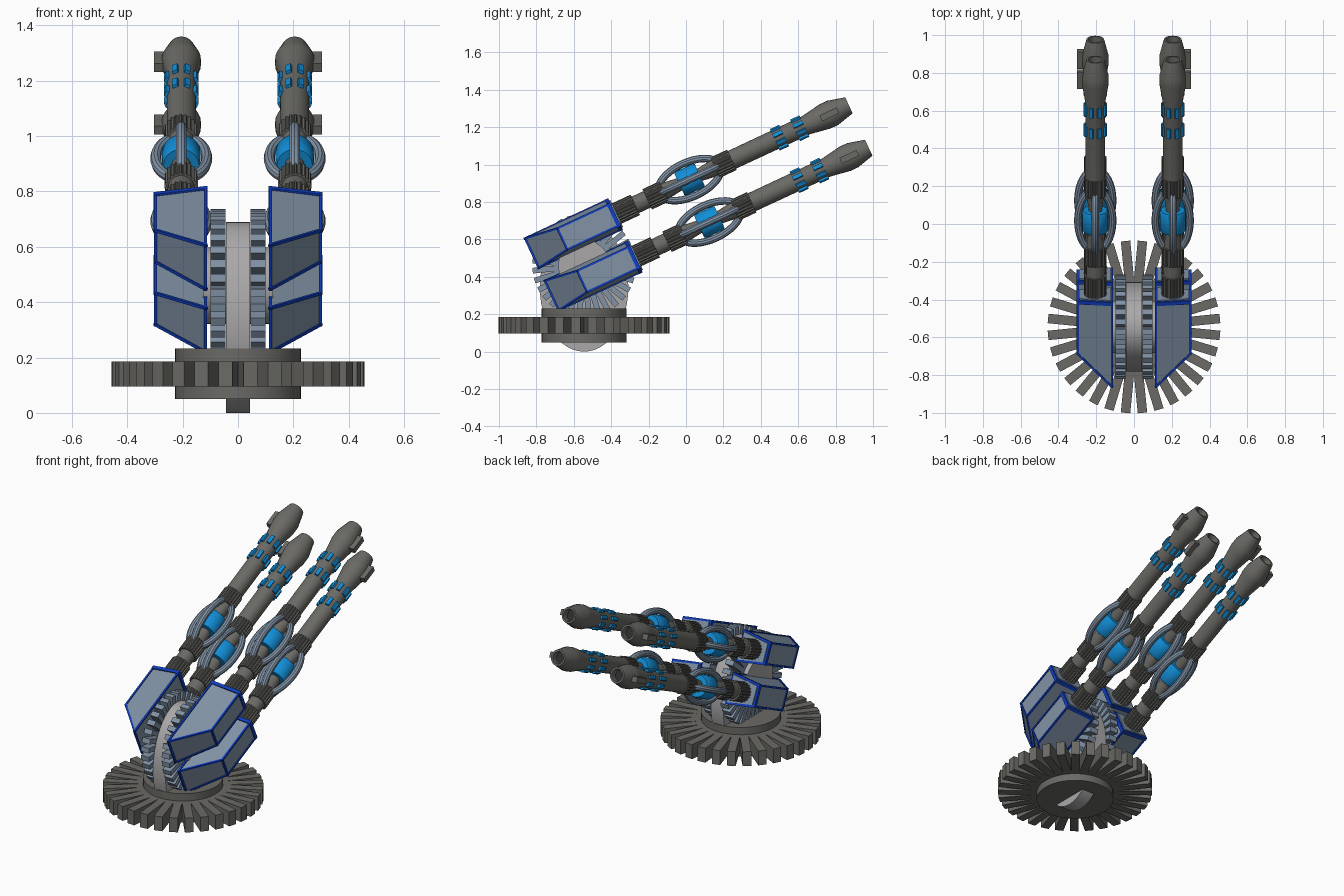
import bpy, bmesh, math
from mathutils import Matrix, Vector

if "Cube" in bpy.data.objects:
    bpy.data.objects.remove(bpy.data.objects["Cube"])

def mat(name, c):
    m = bpy.data.materials.new(name)
    m.diffuse_color = (*c, 1)
    m.use_nodes = True
    m.node_tree.nodes["Principled BSDF"].inputs["Base Color"].default_value = m.diffuse_color
    return m

GREY = mat("gunmetal", (0.145, 0.143, 0.13))
SLATE = mat("slate blue", (0.22, 0.29, 0.38))
TRIM = mat("deep blue trim", (0.005, 0.05, 0.55))
CYAN = mat("bright blue", (0.006, 0.27, 0.68))
LIGHT = mat("light grey", (0.40, 0.39, 0.39))
DARK = mat("bore dark", (0.03, 0.03, 0.03))


def finish(bm, name, material, matrix=Matrix(), smooth=True):
    """Place a bmesh in the world and turn it into an object."""
    bm.transform(matrix)
    bmesh.ops.recalc_face_normals(bm, faces=bm.faces)
    me = bpy.data.meshes.new(name)
    for f in bm.faces:
        f.smooth = smooth
    bm.to_mesh(me)
    bm.free()
    if smooth:
        me.set_sharp_from_angle(angle=math.radians(32))
    me.materials.append(material)
    ob = bpy.data.objects.new(name, me)
    bpy.context.collection.objects.link(ob)
    return ob


def lathe(bm, profile, n=24, rib=1.0):
    """Revolve (u, radius) points about local y; rib < 1 sinks alternate pairs."""
    rings = []
    for u, r in profile:
        ring = []
        for i in range(n):
            a = 2 * math.pi * i / n
            k = r * (rib if (i // 2) % 2 else 1)
            ring.append(bm.verts.new((k * math.sin(a), u, k * math.cos(a))))
        rings.append(ring)
    for a, b in zip(rings, rings[1:]):
        for i in range(n):
            j = (i + 1) % n
            bm.faces.new((a[i], a[j], b[j], b[i]))
    bm.faces.new(rings[0])
    bm.faces.new(rings[-1])


def box(bm, center, size, rot=Matrix()):
    m = rot @ Matrix.Translation(center) @ Matrix.Diagonal((*size, 1))
    bmesh.ops.create_cube(bm, size=1, matrix=m)


def beam(bm, p, q, w):
    """Square rod from p to q."""
    p, q = Vector(p), Vector(q)
    d = q - p
    m = Matrix.Translation((p + q) / 2) @ d.to_track_quat('Z', 'Y').to_matrix().to_4x4()
    bmesh.ops.create_cube(bm, size=1, matrix=m @ Matrix.Diagonal((w, w, d.length + w, 1)))


def loop(bm, a, b, r, plane, n=40, k=10):
    """Elliptical tube, long axis along y, short axis x or z."""
    rings = []
    for i in range(n):
        t = 2 * math.pi * i / n
        nrm = Vector((math.cos(t) / a, math.sin(t) / b)).normalized()
        ring = []
        for j in range(k):
            s = 2 * math.pi * j / k
            y = a * math.cos(t) + nrm.x * r * math.cos(s)
            w = b * math.sin(t) + nrm.y * r * math.cos(s)
            o = r * math.sin(s)
            ring.append(bm.verts.new((w, y, o) if plane == 'x' else (o, y, w)))
        rings.append(ring)
    for i in range(n):
        p, q = rings[i], rings[(i + 1) % n]
        for j in range(k):
            bm.faces.new((p[j], p[(j + 1) % k], q[(j + 1) % k], q[j]))


def gear(name, s, matrix, tooth_mat, hub_mat):
    """Toothed wheel about local z: round hub with 32 separate block teeth."""
    bm = bmesh.new()
    for i in range(32):
        rot = Matrix.Rotation(2 * math.pi * (i + 0.5) / 32, 4, 'Z')
        box(bm, (0.33 * s, 0, 0), (0.254 * s, 0.05 * s, 0.09 * s), rot)
    finish(bm, name + "_teeth", tooth_mat, matrix, False)
    bm = bmesh.new()
    bmesh.ops.create_cone(bm, cap_ends=True, segments=40, radius1=0.228 * s,
                          radius2=0.228 * s, depth=0.182 * s)
    finish(bm, name + "_hub", hub_mat, matrix)


# Base and elevation wheels
PY = -0.545
gear("base_wheel", 1.0, Matrix.Translation((0, PY, 0.141)), GREY, GREY)
for sx, tag in ((-1, "left"), (1, "right")):
    m = Matrix.Translation((sx * 0.072, PY, 0.46)) @ Matrix.Rotation(math.pi / 2, 4, 'Y')
    gear(tag + "_elevation_wheel", 0.605, m, SLATE, LIGHT)

# Upright oval plate between the elevation wheels
bm = bmesh.new()
bmesh.ops.create_cone(bm, cap_ends=True, segments=48, radius1=1, radius2=1, depth=0.086)
finish(bm, "upright_plate", LIGHT, Matrix.Translation((0, PY, 0.345))
       @ Matrix.Diagonal((1, 0.237, 0.345, 1)) @ Matrix.Rotation(math.pi / 2, 4, 'Y'))


def housing_points(front, rear_in, rear_out, g=0.0):
    """Eight corners of the wedge-ended housing, grown by g."""
    pts = {}
    for z in (-1, 1):
        pts['fi', z] = (-0.088 - g, front, z * (0.087 + g))
        pts['fo', z] = (0.093 + g, front, z * (0.062 + g))
        pts['ro', z] = (0.093 + g, rear_out, z * (0.062 + g))
        pts['ri', z] = (-0.088 - g, rear_in, z * (0.087 + g))
    return pts


def housing(pts):
    bm = bmesh.new()
    v = {k: bm.verts.new(p) for k, p in pts.items()}
    order = ('fi', 'fo', 'ro', 'ri')
    for z in (-1, 1):
        bm.faces.new([v[k, z] for k in order])
    for a, b in zip(order, order[1:] + order[:1]):
        bm.faces.new((v[a, -1], v[b, -1], v[b, 1], v[a, 1]))
    return bm


def cannon(tag, sx, cy, cz):
    """One gun; local y runs along the barrel, origin at the power cell."""
    M = (Matrix.Translation((sx * 0.205, cy, cz)) @ Matrix.Rotation(math.radians(25), 4, 'X')
         @ Matrix.Diagonal((sx, 1, 1, 1)))
    # Housing with blue edge trim and front rim
    pts = housing_points(-0.445, -0.93, -0.75)
    finish(housing(pts), tag + "_housing", SLATE, M, False)
    finish(housing(housing_points(-0.437, -0.458, -0.458, 0.007)), tag + "_front_rim", TRIM, M, False)
    finish(housing(housing_points(-0.43, -0.44, -0.44, -0.006)), tag + "_front_plate", SLATE, M, False)
    bm = bmesh.new()
    for z in (-1, 1):
        for a, b in (('fi', 'ri'), ('fo', 'ro'), ('ro', 'ri')):
            beam(bm, pts[a, z], pts[b, z], 0.011)
    for a in ('ro', 'ri'):
        beam(bm, pts[a, -1], pts[a, 1], 0.011)
    finish(bm, tag + "_housing_trim", TRIM, M, False)
    # Barrel with flared, hollow muzzle
    bm = bmesh.new()
    lathe(bm, [(-0.44, 0.048), (-0.16, 0.048), (-0.06, 0.035), (0.06, 0.035), (0.16, 0.048),
               (0.25, 0.052), (0.69, 0.053), (0.80, 0.071), (0.845, 0.071),
               (0.94, 0.047), (0.94, 0.036), (0.90, 0.034)])
    finish(bm, tag + "_barrel", GREY, M)
    bm = bmesh.new()
    lathe(bm, [(0.899, 0.033), (0.903, 0.033)])
    finish(bm, tag + "_bore", DARK, M)
    # Ribbed collars
    bm = bmesh.new()
    for a, b in ((-0.44, -0.32), (-0.25, -0.15), (0.15, 0.25)):
        lathe(bm, [(a, 0.06), (b, 0.06)], 80, 0.9)
    finish(bm, tag + "_ribbed_collars", GREY, M, False)
    # Power cell and the two crossing guard loops
    bm = bmesh.new()
    lathe(bm, [(-0.06, 0.064), (-0.05, 0.07), (0.05, 0.07), (0.06, 0.064)], 20)
    finish(bm, tag + "_power_cell", CYAN, M)
    bm = bmesh.new()
    for plane in 'xz':
        loop(bm, 0.18, 0.092, 0.02, plane)
    finish(bm, tag + "_guard_loops", SLATE, M)
    # Two rows of glowing vents around the barrel
    bm = bmesh.new()
    for i in range(8):
        rot = Matrix.Rotation(math.pi * (i + 0.5) / 4, 4, 'Y')
        for u in (0.53, 0.65):
            box(bm, (0, u, 0.056), (0.021, 0.055, 0.016), rot)
    finish(bm, tag + "_vents", CYAN, M, False)
    # Sight block on the outer side of the muzzle
    bm = bmesh.new()
    box(bm, (0.075, 0.825, 0), (0.046, 0.1, 0.034))
    finish(bm, tag + "_sight_block", GREY, M, False)


for sx, side in ((-1, "left"), (1, "right")):
    cannon(side + "_upper", sx, 0.019, 0.92)
    cannon(side + "_lower", sx, 0.125, 0.693)
